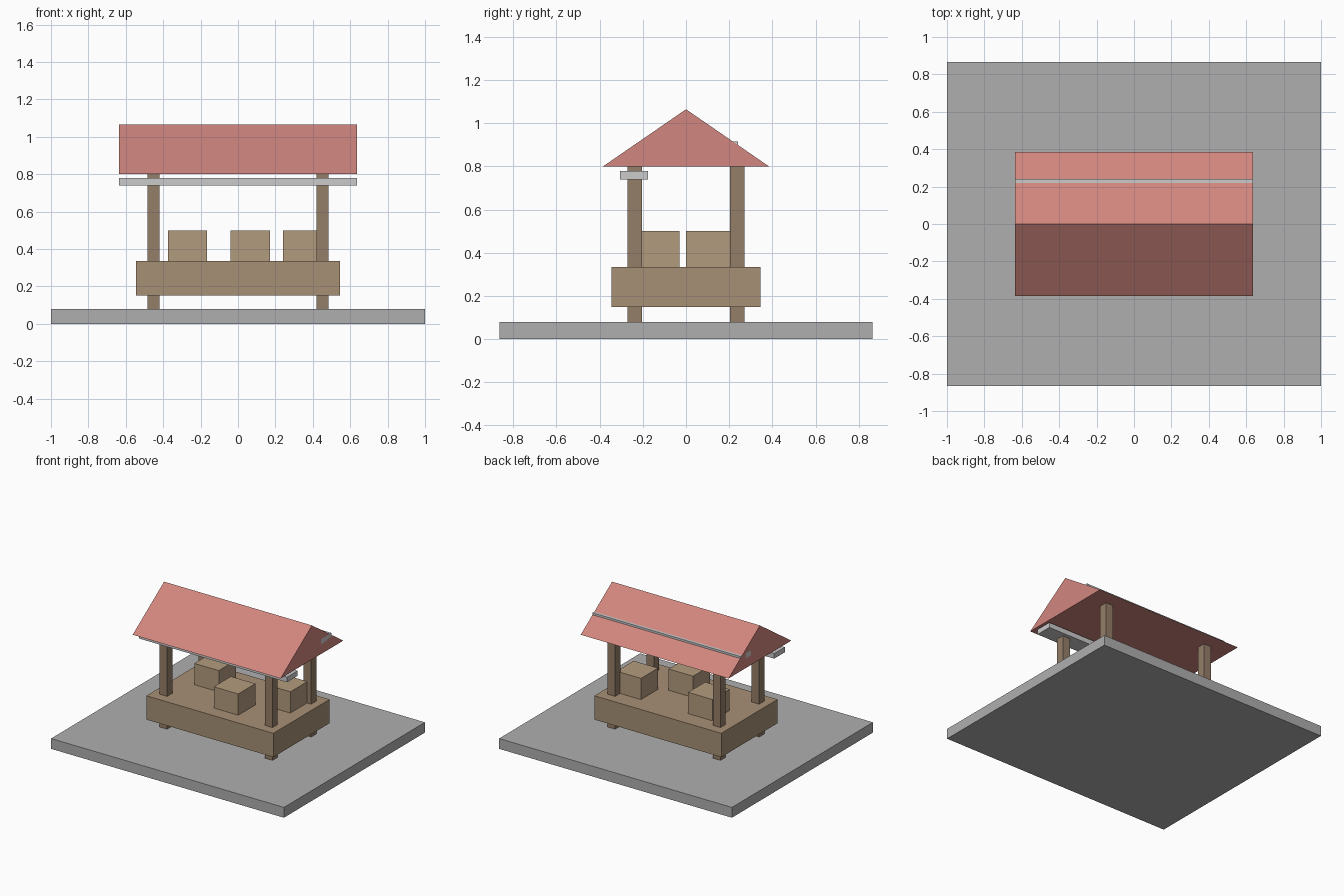
import bpy
import bmesh

if "Cube" in bpy.data.objects:
    bpy.data.objects.remove(bpy.data.objects["Cube"])


def material(name, rgb):
    m = bpy.data.materials.new(name)
    m.diffuse_color = (*rgb, 1)
    m.use_nodes = True
    m.node_tree.nodes["Principled BSDF"].inputs["Base Color"].default_value = m.diffuse_color
    return m


STONE = material("stone", (0.43, 0.43, 0.43))
DARK_WOOD = material("dark_wood", (0.30, 0.21, 0.14))
WOOD = material("wood", (0.39, 0.28, 0.18))
CRATE = material("crate_wood", (0.45, 0.33, 0.21))
RED = material("red_roof", (0.64, 0.24, 0.21))
PALE = material("pale_slat", (0.70, 0.70, 0.70))


def finish(name, bm, mat):
    bmesh.ops.recalc_face_normals(bm, faces=bm.faces)
    mesh = bpy.data.meshes.new(name)
    bm.to_mesh(mesh)
    bm.free()
    mesh.materials.append(mat)
    obj = bpy.data.objects.new(name, mesh)
    bpy.context.collection.objects.link(obj)
    return obj


def box(name, center, size, mat):
    bm = bmesh.new()
    bmesh.ops.create_cube(bm, size=1)
    bmesh.ops.scale(bm, vec=size, verts=bm.verts)
    bmesh.ops.translate(bm, vec=center, verts=bm.verts)
    return finish(name, bm, mat)


def prism(name, profile, half_length, mat):
    """Extrude a (y, z) profile along x."""
    bm = bmesh.new()
    face = bm.faces.new([bm.verts.new((-half_length, y, z)) for y, z in profile])
    ext = bmesh.ops.extrude_face_region(bm, geom=[face])["geom"]
    verts = [v for v in ext if isinstance(v, bmesh.types.BMVert)]
    # keep the starting cap so the solid stays closed
    bmesh.ops.translate(bm, vec=(2 * half_length, 0, 0), verts=verts)
    if not any(all(abs(v.co.x + half_length) < 1e-5 for v in f.verts) for f in bm.faces):
        bm.faces.new([v for v in bm.verts if v.co.x < 0])
    return finish(name, bm, mat)


# Ground slab
box("base_slab", (0, 0, 0.04), (2, 1.73, 0.08), STONE)

# Counter
box("counter", (0, 0, 0.2425), (1.09, 0.69, 0.185), WOOD)

# Corner posts
for x_side, x in (("left", -0.4525), ("right", 0.4525)):
    for y_side, y in (("front", -0.2375), ("back", 0.2375)):
        box(f"{y_side}_{x_side}_post", (x, y, 0.44), (0.065, 0.065, 0.72), DARK_WOOD)

# Goods crates standing on the counter
for name, x, y in (("left", -0.27, 0.105), ("middle", 0.065, -0.135), ("right", 0.345, 0.105)):
    box(f"{name}_crate", (x, y, 0.4175), (0.21, 0.21, 0.165), CRATE)

# Gabled roof
prism("roof", [(-0.385, 0.80), (0.385, 0.80), (0, 1.065)], 0.635, RED)

# Three rising slats, the rear ones running through the roof
for i, name in enumerate(("front", "middle", "back")):
    box(f"{name}_slat", (0, -0.24 + 0.2075 * i, 0.76 + 0.0675 * i), (1.27, 0.13, 0.04), PALE)
